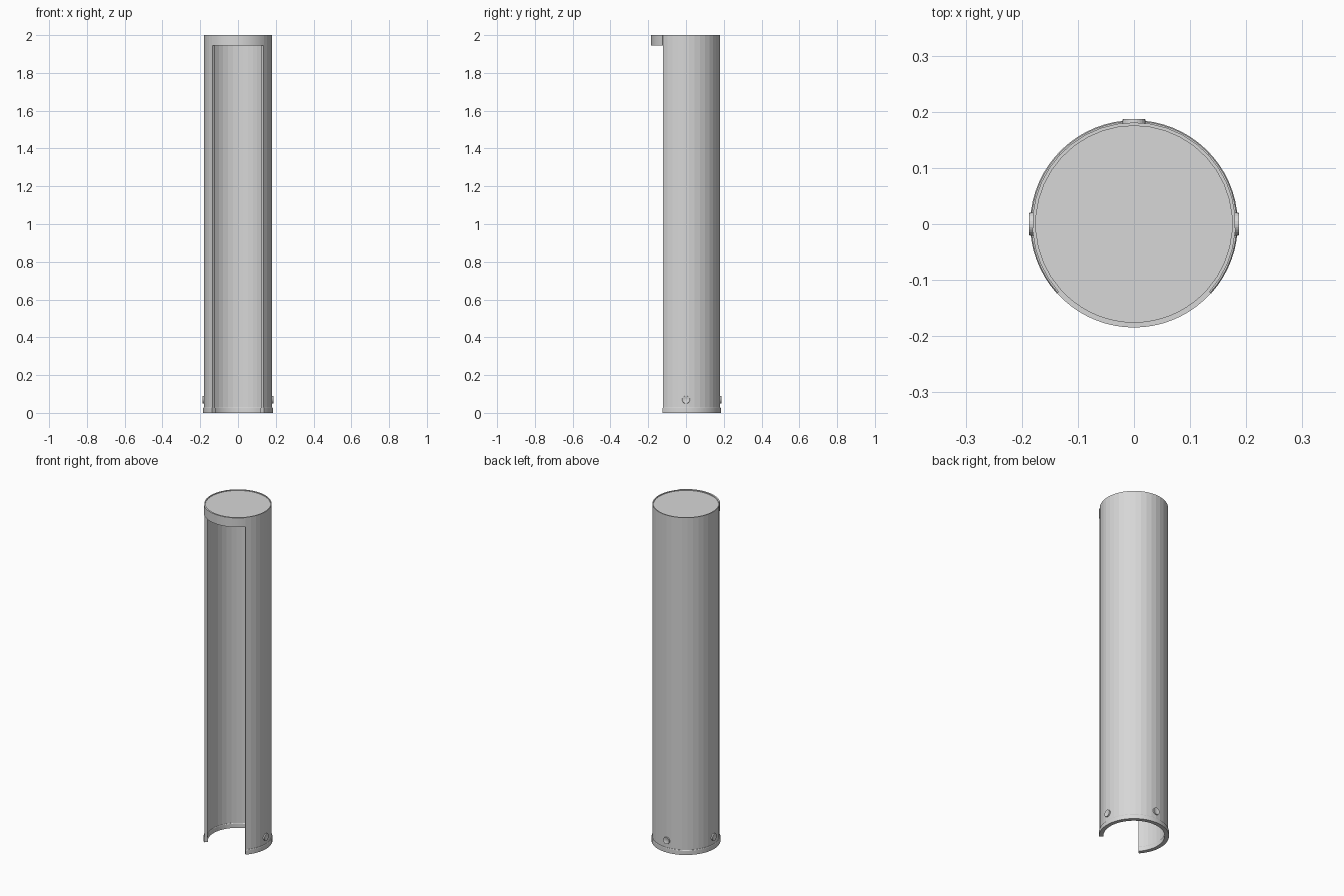
import bpy, bmesh, math
from mathutils import Matrix

if "Cube" in bpy.data.objects:
    bpy.data.objects.remove(bpy.data.objects["Cube"])

grey = bpy.data.materials.new("light grey metal")
grey.diffuse_color = (0.68, 0.68, 0.68, 1)
grey.use_nodes = True
grey.node_tree.nodes["Principled BSDF"].inputs["Base Color"].default_value = grey.diffuse_color

OPEN = math.radians(-42)             # right edge of the front opening
SWEEP = math.radians(264)            # arc covered by the wall


def finish(name, bm, smooth=None):
    bmesh.ops.recalc_face_normals(bm, faces=bm.faces)
    me = bpy.data.meshes.new(name)
    bm.to_mesh(me)
    bm.free()
    ob = bpy.data.objects.new(name, me)
    bpy.context.collection.objects.link(ob)
    me.materials.append(grey)
    if smooth:
        bpy.ops.object.select_all(action='DESELECT')
        ob.select_set(True)
        bpy.context.view_layer.objects.active = ob
        bpy.ops.object.shade_smooth_by_angle(angle=math.radians(smooth))
    return ob


def revolve(name, profile, start=0.0, sweep=2 * math.pi, steps=64, smooth=None):
    """Sweep a closed (radius, z) profile around the z axis."""
    bm = bmesh.new()
    full = sweep > 6.28
    rings = []
    for i in range(steps if full else steps + 1):
        a = start + sweep * i / steps
        rings.append([bm.verts.new((r * math.cos(a), r * math.sin(a), z)) for r, z in profile])
    n = len(profile)
    for i in range(steps):
        p, q = rings[i], rings[(i + 1) % len(rings)]
        for j in range(n):
            k = (j + 1) % n
            bm.faces.new((p[j], q[j], q[k], p[k]))
    if not full:
        bm.faces.new(rings[0])
        bm.faces.new(rings[-1])
    return finish(name, bm, smooth)


# Curved wall, open at the front, with flat facets
revolve("curved_wall", [(0.166, 0.02), (0.181, 0.02), (0.181, 2.0), (0.175, 2.0), (0.175, 1.95), (0.166, 1.95)],
        OPEN, SWEEP, 28)

# Band closing the top of the opening
revolve("front_band", [(0.175, 1.945), (0.1845, 1.945), (0.1845, 2.0), (0.175, 2.0)],
        OPEN + SWEEP, 2 * math.pi - SWEEP, 18, smooth=30)

# Lid set just below the rim
bm = bmesh.new()
bmesh.ops.create_cone(bm, cap_ends=True, segments=64, radius1=0.1755, radius2=0.1755,
                      depth=0.012, matrix=Matrix.Translation((0, 0, 1.99)))
finish("lid", bm)

# Thicker lip around the foot, with the same opening
revolve("foot_lip", [(0.162, 0.0), (0.185, 0.0), (0.185, 0.025), (0.183, 0.028),
                     (0.164, 0.028), (0.162, 0.025)], OPEN, SWEEP, 48, smooth=30)

# Fixing screws on the left, right and back
for label, ang in (("right", 0), ("back", 90), ("left", 180)):
    bm = bmesh.new()
    place = (Matrix.Rotation(math.radians(ang), 4, 'Z') @ Matrix.Translation((0.1815, 0, 0.07))
             @ Matrix.Rotation(math.radians(90), 4, 'Y'))
    bmesh.ops.create_cone(bm, cap_ends=True, segments=24, radius1=0.021, radius2=0.020, depth=0.011)
    head = [f for f in bm.faces if f.normal.z > 0.9]
    # small socket in the head
    bmesh.ops.inset_region(bm, faces=head, thickness=0.014)
    bmesh.ops.translate(bm, verts=head[0].verts[:], vec=(0, 0, -0.003))
    bmesh.ops.transform(bm, matrix=place, verts=bm.verts)
    finish(label + "_screw", bm)
